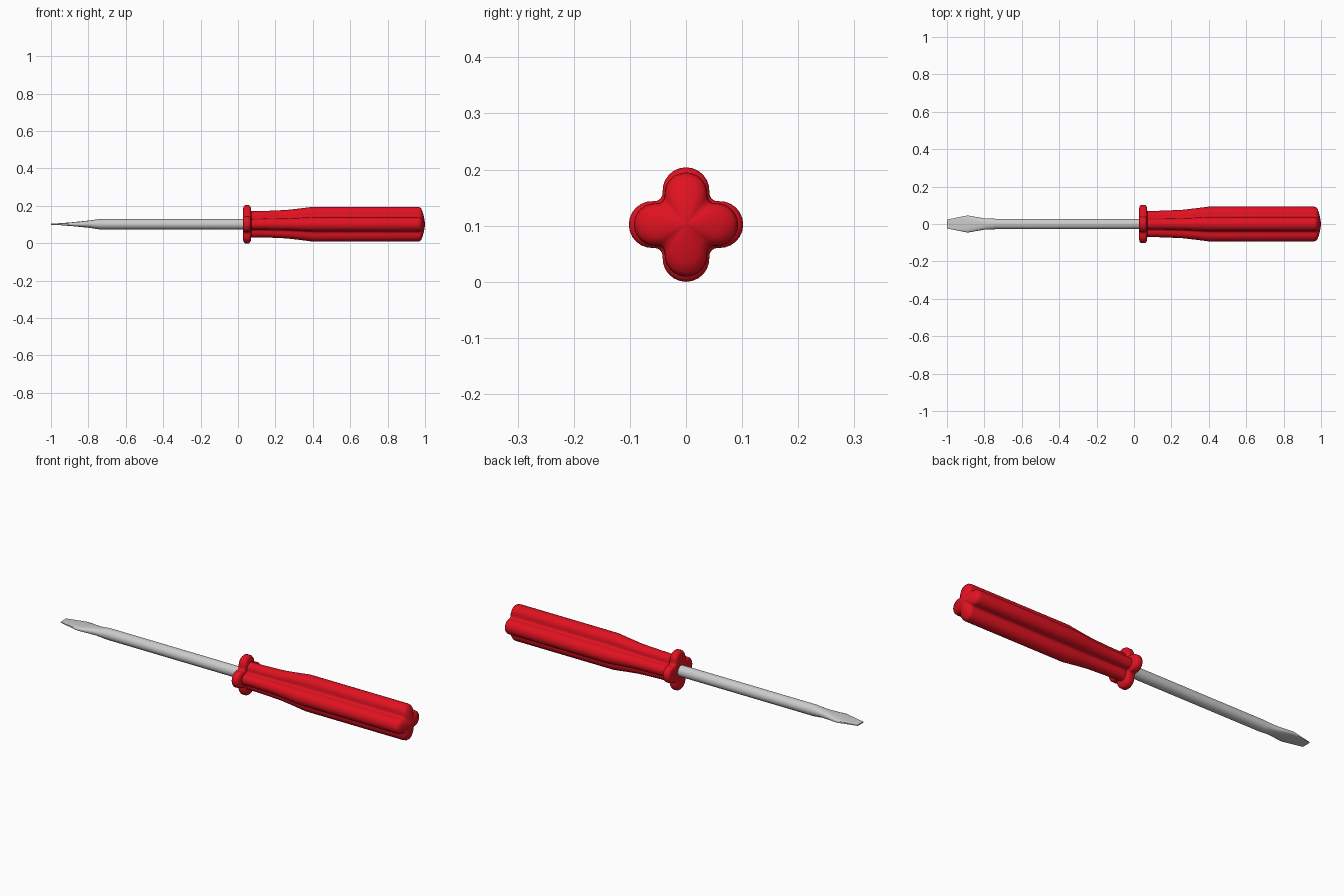
import bpy, bmesh
from math import sin, cos, pi, hypot, atan2, copysign

if "Cube" in bpy.data.objects:
    bpy.data.objects.remove(bpy.data.objects["Cube"])

Z = 0.102  # height of the tool axis


def loft(name, rings, angle):
    """Skin a list of equal-length (x, y, z) rings and cap both ends."""
    bm = bmesh.new()
    loops = [[bm.verts.new((x, y, z + Z)) for x, y, z in r] for r in rings]
    n = len(loops[0])
    for a, b in zip(loops, loops[1:]):
        for i in range(n):
            j = (i + 1) % n
            bm.faces.new((a[i], a[j], b[j], b[i]))
    bm.faces.new(loops[0])
    bm.faces.new(loops[-1])
    bmesh.ops.recalc_face_normals(bm, faces=bm.faces)
    mesh = bpy.data.meshes.new(name)
    bm.to_mesh(mesh)
    bm.free()
    ob = bpy.data.objects.new(name, mesh)
    bpy.context.collection.objects.link(ob)
    bpy.ops.object.select_all(action='DESELECT')
    ob.select_set(True)
    bpy.context.view_layer.objects.active = ob
    bpy.ops.object.shade_smooth_by_angle(angle=angle)
    return ob


def clover():
    """Four round lobes joined by concave fillets, outer radius 1."""
    d, a, c = 0.59, 0.41, 0.55
    f = hypot(c - d, c) - a
    end = atan2(c, c - d)
    quarter = [(d + a * cos(t), a * sin(t))
               for t in (end * k / 6 for k in range(-6, 7))]
    start = end + pi
    sweep = 2 * (5 * pi / 4 - start)
    quarter += [(c + f * cos(start + sweep * k / 4), c + f * sin(start + sweep * k / 4))
                for k in range(1, 4)]
    pts = []
    for q in range(4):
        s, co = sin(q * pi / 2), cos(q * pi / 2)
        pts += [(y * co - z * s, y * s + z * co) for y, z in quarter]
    return pts


# Handle: clover section scaled along the axis (x, radius)
profile = [(0.028, 0.03), (0.028, 0.086), (0.031, 0.096), (0.038, 0.102),
           (0.058, 0.102), (0.065, 0.097), (0.069, 0.088), (0.071, 0.070),
           (0.15, 0.071), (0.26, 0.076), (0.33, 0.084), (0.40, 0.093),
           (0.96, 0.093), (0.971, 0.091), (0.979, 0.085), (0.987, 0.066),
           (0.994, 0.040), (0.998, 0.018), (1.0, 0.002)]
section = clover()
handle = loft("handle", [[(x, r * y, r * z) for y, z in section] for x, r in profile], 0.9)
red = bpy.data.materials.new("red_plastic")
red.diffuse_color = (0.75, 0.006, 0.015, 1)
red.use_nodes = True
red.node_tree.nodes["Principled BSDF"].inputs["Base Color"].default_value = red.diffuse_color
handle.data.materials.append(red)


# Shaft with flared flat blade: (x, half width, half thickness, roundness)
def blade_ring(x, hy, hz, e, n=24):
    def power(v):
        return copysign(abs(v) ** e, v) if abs(v) > 1e-6 else 0.0
    return [(x, hy * power(cos(2 * pi * i / n)), hz * power(sin(2 * pi * i / n)))
            for i in range(n)]


stations = [(-1.0, 0.024, 0.003, 0.4), (-0.94, 0.036, 0.006, 0.45),
            (-0.89, 0.046, 0.010, 0.6), (-0.80, 0.030, 0.019, 0.85),
            (-0.74, 0.028, 0.028, 1.0), (0.04, 0.028, 0.028, 1.0)]
loft("shaft", [blade_ring(*s) for s in stations], 0.6)
